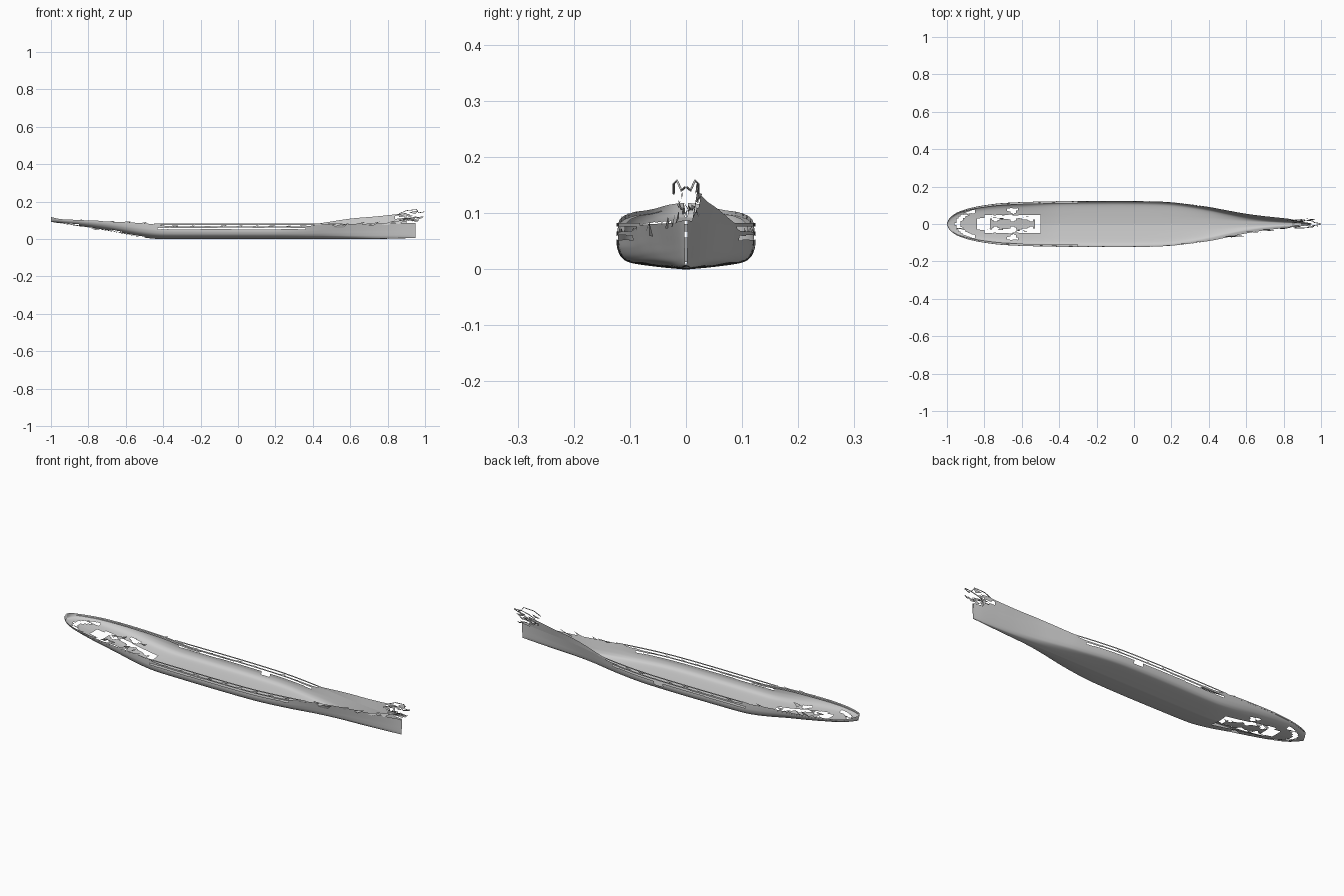
import bpy, bmesh, math, random

if "Cube" in bpy.data.objects:
    bpy.data.objects.remove(bpy.data.objects["Cube"])

random.seed(4)


def curve(pts):
    """Smooth Hermite interpolation through (x, value) points."""
    n = len(pts)

    def slope(i):
        a, b = pts[max(i - 1, 0)], pts[min(i + 1, n - 1)]
        return (b[1] - a[1]) / (b[0] - a[0])

    def f(x):
        x = min(max(x, pts[0][0]), pts[-1][0])
        i = 0
        while i < n - 2 and x > pts[i + 1][0]:
            i += 1
        (x0, y0), (x1, y1) = pts[i], pts[i + 1]
        h = x1 - x0
        t = (x - x0) / h
        m0, m1 = slope(i) * h, slope(i + 1) * h
        return (y0 * (2*t**3 - 3*t*t + 1) + m0 * (t**3 - 2*t*t + t)
                + y1 * (3*t*t - 2*t**3) + m1 * (t**3 - t*t))
    return f


# Hull lines: half-breadth, keel, top of shell, raised starboard bow
breadth = curve([(-1, .004), (-.99, .026), (-.97, .046), (-.94, .064), (-.88, .084), (-.8, .1),
                 (-.7, .112), (-.5, .12), (-.25, .123), (0, .123), (.2, .116), (.4, .091),
                 (.5, .071), (.6, .05), (.7, .034), (.8, .022), (.9, .011), (.95, .003)])
keel = curve([(-1, .092), (-.93, .081), (-.85, .069), (-.75, .053), (-.65, .036), (-.55, .016),
              (-.47, .004), (-.4, 0), (.7, 0), (.85, .003), (.95, .006)])
top = curve([(-1, .118), (-.95, .107), (-.85, .102), (-.7, .094), (-.5, .084), (-.38, .07),
             (-.3, .068), (.35, .068), (.45, .078), (.6, .081), (.8, .083), (.95, .087)])
bow_top = curve([(.36, .072), (.45, .086), (.6, .109), (.75, .122), (.93, .142)])

# Cross-section shapes (girth 0..1 -> breadth fraction, height fraction)
G = [0, .2, .4, .55, .7, .85, 1]
def section(ys, zs):
    return curve(list(zip(G, ys))), curve(list(zip(G, zs)))
MID = section([0, .4, .8, .93, .99, 1, 1], [0, .07, .18, .32, .55, .78, 1])
BOW = section([0, .38, .62, .72, .8, .9, 1], [0, .03, .16, .34, .55, .78, 1])
STERN = section([0, .38, .7, .85, .94, .985, 1], [0, .05, .16, .32, .54, .77, 1])


def ramp(x, a, b):
    t = min(max((x - a) / (b - a), 0), 1)
    return t * t * (3 - 2 * t)


def hull_point(x, v):
    side, g = (1 if v >= 0 else -1), abs(v)
    wb, ws = ramp(x, .15, .8), ramp(-x, .4, .75)
    wm = 1 - wb - ws
    fy, fz = (wm * MID[k](g) + wb * BOW[k](g) + ws * STERN[k](g) for k in (0, 1))
    zk = keel(x)
    return (x, side * breadth(x) * fy, zk + (top(x) - zk) * fz)


def hole(x, y, z):
    """Openings in the shell."""
    a = abs(y)
    if -.43 < x < .36 and .052 < z < .060 and a > .07:
        return True                                   # long side slot
    if .05 < x < .10 and y > .1 and .034 < z < .055:
        return True                                   # side port
    wob = .008 * math.sin(x * 70) + .005 * math.sin(x * 131 + 1)
    if -.84 < x < -.5:                                # broken stern bottom
        core = .024 + wob if -.77 < x < -.53 else 0
        outer = .048 if x > -.8 else .03
        if core < a < outer:
            return True
    if -.68 < x < -.62 and .066 + wob < a < .084:
        return True
    e = math.hypot((x + .8) / .2, y / .105)
    return x < -.85 and .62 < e < .77 and not abs(math.sin(y * 40 + 1)) < .1


def finish(name, bm, smooth=True):
    me = bpy.data.meshes.new(name)
    bm.to_mesh(me)
    bm.free()
    ob = bpy.data.objects.new(name, me)
    bpy.context.collection.objects.link(ob)
    for p in me.polygons:
        p.use_smooth = smooth
    return ob


def grid(name, rows, skip=None):
    """Surface through rows of points, leaving out faces where skip is true."""
    bm = bmesh.new()
    vs = [[bm.verts.new(p) for p in r] for r in rows]
    for a, b in zip(vs, vs[1:]):
        for i in range(len(a) - 1):
            q = (a[i], b[i], b[i + 1], a[i + 1])
            c = sum((v.co for v in q), q[0].co * 0) / 4
            if not (skip and skip(*c)):
                bm.faces.new(q)
    bmesh.ops.delete(bm, geom=[v for v in bm.verts if not v.link_faces], context='VERTS')
    return finish(name, bm)


def span(a, b, n):
    return [a + (b - a) * i / n for i in range(n + 1)]


# Main hull shell
xs = [-1 + .1 * (i / 14) ** 2 for i in range(14)] + span(-.9, .95, 185)
grid("hull_shell", [[hull_point(x, v) for v in span(-1, 1, 96)] for x in xs], hole)

# Thin rails above the hull side, both sides
for side, label in ((1, "starboard"), (-1, "port")):
    grid(label + "_rail", [[(x, side * breadth(x), z) for z in (.076, .082)]
                           for x in span(-.45, .45, 60)])
    # Deck edge ledge round the stern
    grid(label + "_stern_ledge",
         [[(x, side * breadth(x) * f, top(x) - .007) for f in (.9, 1)]
          for x in span(-.97, -.3, 50)])

# Raised bow bulwark that survives on one side
grid("bow_bulwark", [[(x, breadth(x) + .009 * t * ramp(x, .4, .8),
                       top(x) + (bow_top(x) - top(x)) * t) for t in span(0, 1, 6)]
                     for x in span(.4, .9, 50)],
     lambda x, y, z: x > .82 and .106 < z < .122 and math.sin(x * 60) > .2)


def shards(name, spots):
    """Loose bent triangles of torn plating."""
    bm = bmesh.new()
    for x, y, z, lx, ly, lz in spots:
        r = random.uniform
        pts = [(x - lx, y + ly * r(-1, 1), z + lz * r(-1, .3)),
               (x + lx, y + ly * r(-1, 1), z + lz * r(-.3, 1)),
               (x + lx * r(-.4, .4), y + ly * r(-1, 1), z - lz)]
        bm.faces.new([bm.verts.new(p) for p in pts])
    finish(name, bm, False)


# Torn plates on the low bow side, along the sides and at both ends
shards("bow_side_shards", [(x, -breadth(x) - .002, z, .04, .006, .014) for x, z in
                           ((.44, .082), (.52, .082), (.55, .072), (.64, .085), (.72, .086),
                            (.8, .088), (.86, .094))])
shards("bow_tip_shards", [(random.uniform(.87, .97), random.uniform(-.022, .026),
                           random.uniform(.1, .146), .025, .005, .01) for _ in range(16)])
shards("side_shards", [(x, s * (breadth(x) - .004), top(x) + .002, .02, .003, .006)
                       for x in span(-.85, .35, 14) for s in (1, -1)])
shards("stern_bottom_shards", [(random.uniform(-.78, -.55), random.choice((-1, 1)) *
                                random.uniform(.02, .05), .06, .02, .006, .012)
                               for _ in range(8)])

# Bent bow rail tubes
for s in (1, -1):
    cu = bpy.data.curves.new("bow_rail", 'CURVE')
    cu.dimensions = '3D'
    cu.bevel_depth = .002
    cu.bevel_resolution = 1
    sp = cu.splines.new('POLY')
    pts = [(.86, .022 * s, .135), (.9, .022 * s, .152), (.955, .016 * s, .158),
           (.965, .008 * s, .14), (.998, .002 * s, .146)]
    sp.points.add(len(pts) - 1)
    for p, c in zip(sp.points, pts):
        p.co = (*c, 1)
    bpy.context.collection.objects.link(bpy.data.objects.new("bow_rail", cu))
